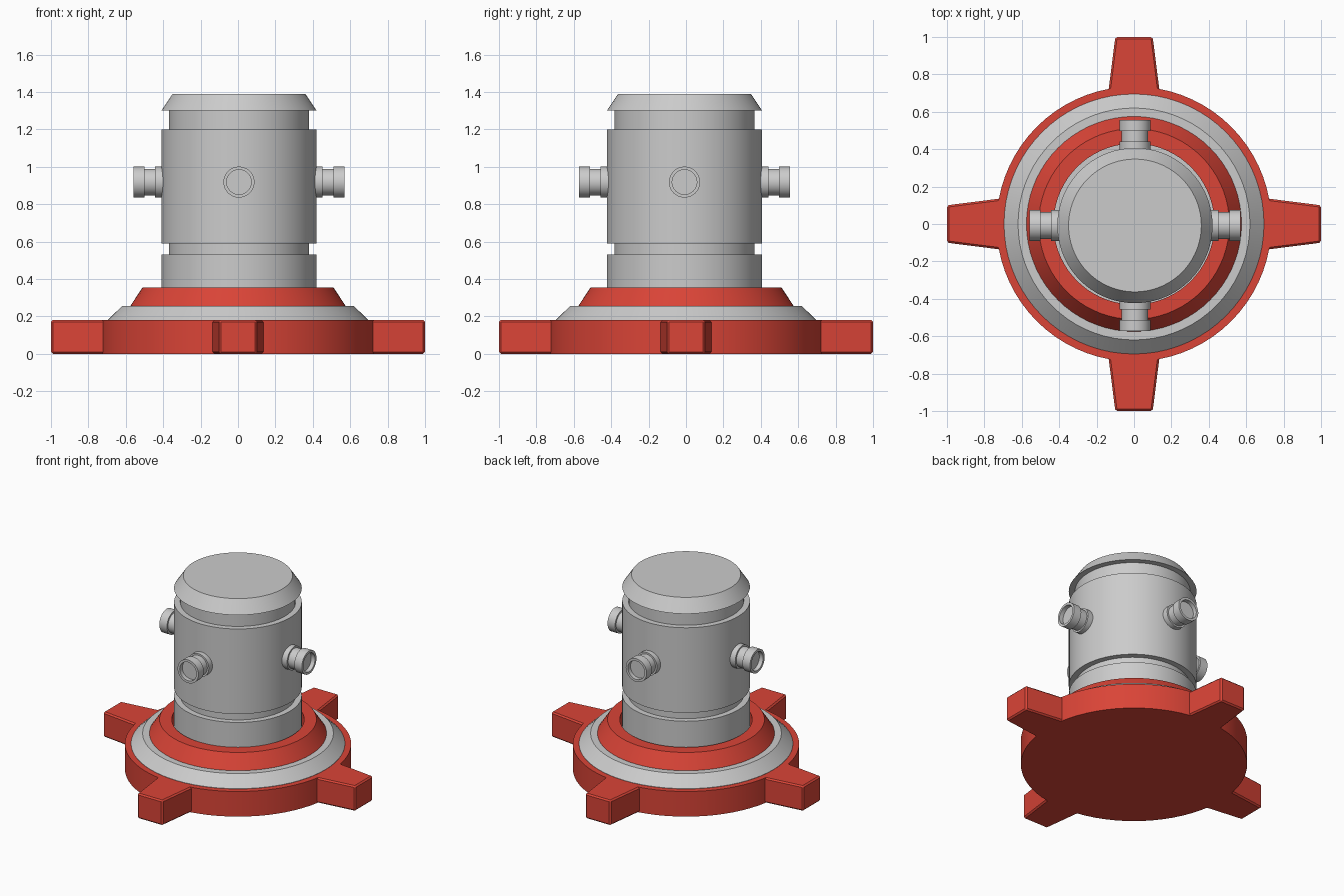
import bpy, bmesh, math
from mathutils import Matrix, Vector

if "Cube" in bpy.data.objects:
    bpy.data.objects.remove(bpy.data.objects["Cube"])


def material(name, rgb):
    m = bpy.data.materials.new(name)
    m.diffuse_color = (*rgb, 1)
    m.use_nodes = True
    m.node_tree.nodes["Principled BSDF"].inputs["Base Color"].default_value = m.diffuse_color
    return m


RED = material("red paint", (0.70, 0.058, 0.038))
GREY = material("light grey metal", (0.60, 0.60, 0.60))
CENTRE = Vector((0.005, -0.008, 0))   # the column sits very slightly off centre


def finish(bm, name, mat, matrix=Matrix()):
    """Turn a bmesh into an object, smooth with sharp edges kept."""
    bmesh.ops.recalc_face_normals(bm, faces=bm.faces)
    for f in bm.faces:
        f.smooth = True
    for e in bm.edges:
        e.smooth = e.calc_face_angle(0) < math.radians(25)
    me = bpy.data.meshes.new(name)
    bm.to_mesh(me)
    bm.free()
    me.materials.append(mat)
    ob = bpy.data.objects.new(name, me)
    ob.matrix_world = matrix
    bpy.context.collection.objects.link(ob)
    return ob


def lathe(name, profile, mat, matrix=Matrix(), steps=72):
    """Spin (radius, height) points around z."""
    bm = bmesh.new()
    vs = [bm.verts.new((r, 0, z)) for r, z in profile]
    edges = [bm.edges.new(p) for p in zip(vs, vs[1:])]
    bmesh.ops.spin(bm, geom=vs + edges, cent=(0, 0, 0), axis=(0, 0, 1),
                   angle=math.tau, steps=steps, use_merge=False)
    bmesh.ops.remove_doubles(bm, verts=bm.verts, dist=1e-4)
    return finish(bm, name, mat, matrix)


# Base disc
lathe("base_disc", [(0, 0), (0.735, 0), (0.735, 0.18), (0, 0.18)], RED)

# Grey sloping ring and red collar with a hole for the column
lathe("grey_ring", [(0.695, 0.178), (0.695, 0.182), (0.62, 0.255), (0, 0.255)], GREY)
lathe("red_collar", [(0.43, 0.25), (0.575, 0.25), (0.575, 0.257),
                     (0.51, 0.355), (0.43, 0.355), (0.43, 0.25)], RED)

# Column with two grooves and a tapered cap
lathe("column", [(0, 0.25), (0.415, 0.25), (0.415, 0.53), (0.375, 0.53),
                 (0.375, 0.59), (0.415, 0.59), (0.415, 1.20), (0.375, 1.20),
                 (0.375, 1.30), (0.415, 1.30), (0.355, 1.39), (0, 1.39)],
      GREY, Matrix.Translation(CENTRE))

# Tapered base lugs and hose outlets, four of each
for i in range(4):
    turn = Matrix.Rotation(i * math.pi / 2, 4, 'Z')

    bm = bmesh.new()
    face = bm.faces.new([bm.verts.new(p) for p in
                         [(0.70, -0.138, 0), (1, -0.10, 0), (1, 0.10, 0), (0.70, 0.138, 0)]])
    ext = bmesh.ops.extrude_face_region(bm, geom=[face])
    top = [g for g in ext["geom"] if isinstance(g, bmesh.types.BMVert)]
    bmesh.ops.translate(bm, verts=top, vec=(0, 0, 0.18))
    bmesh.ops.recalc_face_normals(bm, faces=bm.faces)
    outer = [e for e in bm.edges if max(v.co.x for v in e.verts) > 0.9]
    bmesh.ops.bevel(bm, geom=outer, offset=0.01, segments=1, affect='EDGES')
    finish(bm, f"base_lug_{i + 1}", RED, turn)

    out = (Matrix.Translation(CENTRE + Vector((0, 0, 0.918))) @ turn
           @ Matrix.Rotation(math.pi / 2, 4, 'Y'))
    lathe(f"hose_outlet_{i + 1}",
          [(0, 0.37), (0.083, 0.37), (0.083, 0.448), (0.071, 0.448), (0.071, 0.505),
           (0.083, 0.505), (0.083, 0.565), (0.066, 0.565), (0.066, 0.535), (0, 0.535)],
          GREY, out, 40)
